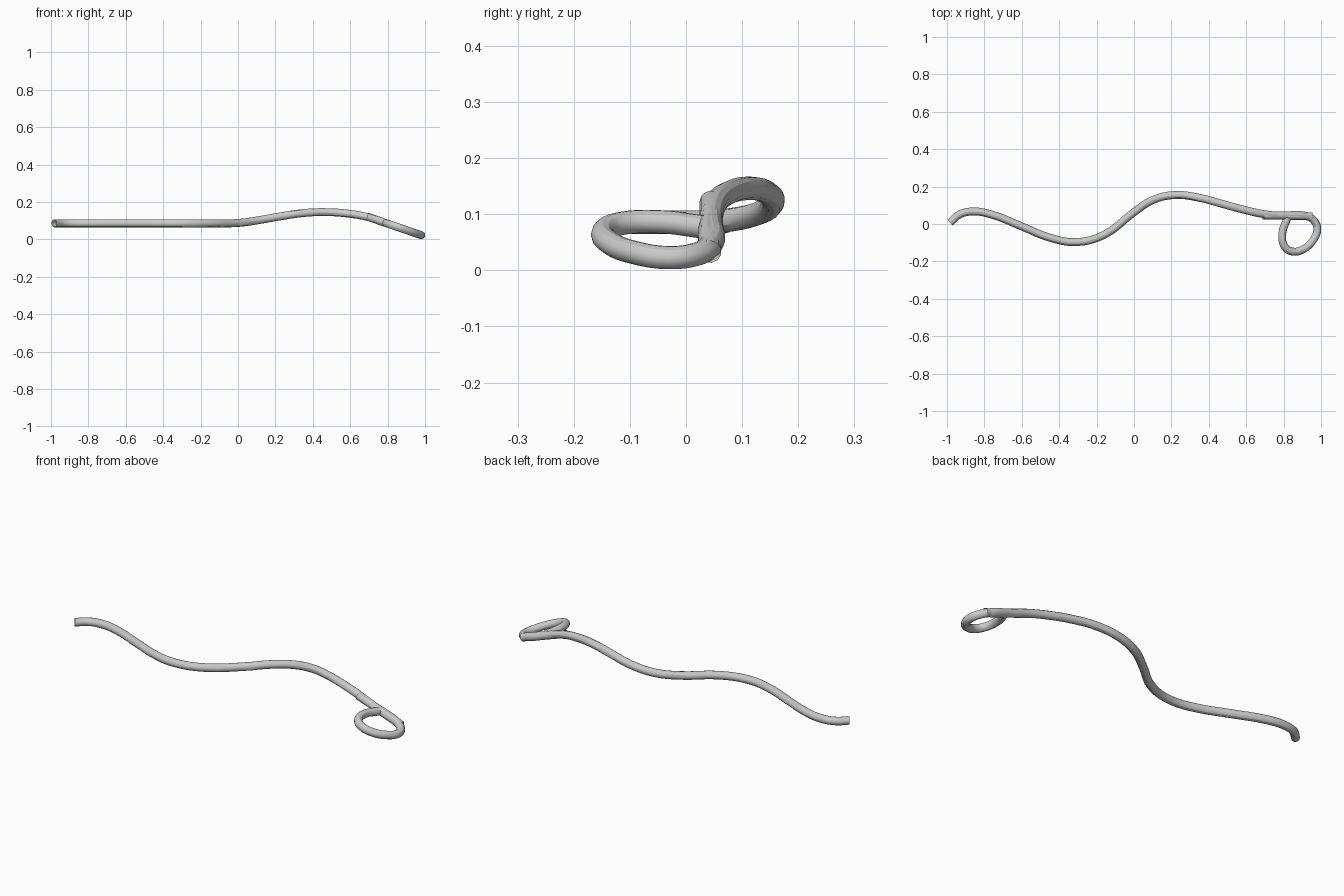
import bpy

if "Cube" in bpy.data.objects:
    bpy.data.objects.remove(bpy.data.objects["Cube"])

RADIUS = 0.021


def tube(name, points, radius=RADIUS):
    """Open-ended round tube swept smoothly through the points."""
    cu = bpy.data.curves.new(name, 'CURVE')
    cu.dimensions = '3D'
    cu.bevel_depth = radius
    cu.bevel_resolution = 4
    cu.resolution_u = 4
    cu.use_fill_caps = False
    sp = cu.splines.new('BEZIER')
    sp.bezier_points.add(len(points) - 1)
    for bp, co in zip(sp.bezier_points, points):
        bp.co = co
        bp.handle_left_type = bp.handle_right_type = 'AUTO'
    ob = bpy.data.objects.new(name, cu)
    bpy.context.collection.objects.link(ob)
    bpy.ops.object.select_all(action='DESELECT')
    ob.select_set(True)
    bpy.context.view_layer.objects.active = ob
    bpy.ops.object.convert(target='MESH')
    bpy.ops.object.shade_smooth_by_angle()
    return bpy.context.object


def loop_z(x):
    """Height of the tilted plane that the hand loop lies in."""
    return 0.122 - (x - 0.69) * 0.343


# long wavy strand
tube("strap_strand", [
    (-0.983, 0.007, 0.086), (-0.935, 0.05, 0.086), (-0.86, 0.067, 0.086),
    (-0.76, 0.05, 0.086), (-0.6, -0.013, 0.086), (-0.45, -0.073, 0.086),
    (-0.31, -0.097, 0.086), (-0.16, -0.058, 0.086), (0.0, 0.063, 0.088),
    (0.1, 0.128, 0.101), (0.22, 0.155, 0.122), (0.35, 0.14, 0.141),
    (0.46, 0.111, 0.146), (0.58, 0.078, 0.139), (0.7, 0.052, 0.118),
    (0.82, 0.043, loop_z(0.82)), (0.95, 0.042, loop_z(0.95)),
])

# hand loop: runs along the strand, then turns back to meet it
loop_xy = [(0.69, 0.045), (0.8, 0.045), (0.92, 0.043), (0.965, 0.015),
           (0.98, -0.03), (0.955, -0.09), (0.905, -0.135), (0.845, -0.147),
           (0.805, -0.12), (0.793, -0.05), (0.82, 0.03)]
tube("hand_loop", [(x, y, loop_z(x)) for x, y in loop_xy])
